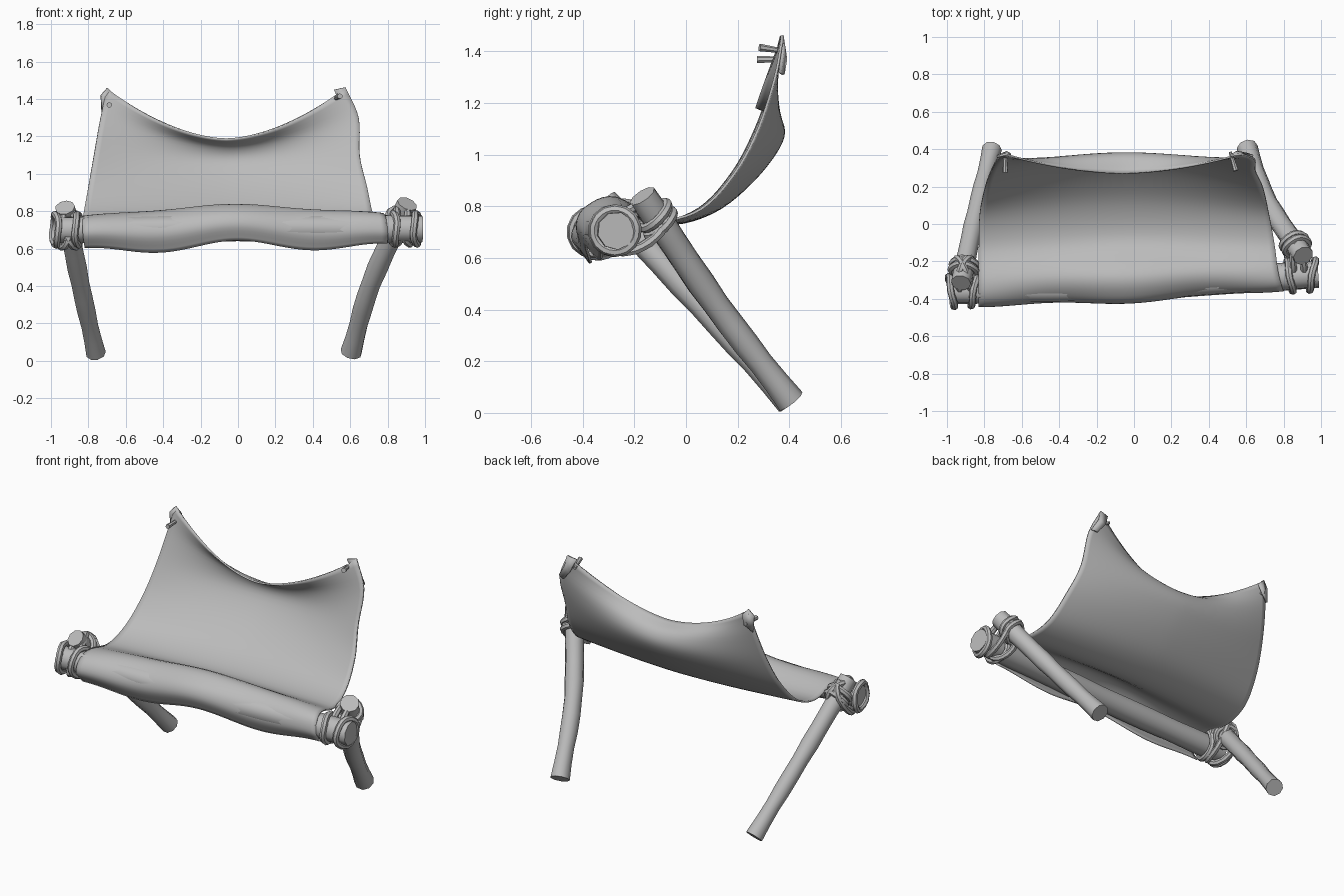
import bpy, bmesh, math
from mathutils import Vector

cube = bpy.data.objects.get("Cube")
if cube:
    bpy.data.objects.remove(cube)

grey = bpy.data.materials.new("plain grey")
grey.use_nodes = True
grey.diffuse_color = (0.5, 0.5, 0.5, 1)
grey.node_tree.nodes["Principled BSDF"].inputs["Base Color"].default_value = (0.5, 0.5, 0.5, 1)


def finish(name, bm, angle=50):
    bmesh.ops.recalc_face_normals(bm, faces=bm.faces)
    mesh = bpy.data.meshes.new(name)
    bm.to_mesh(mesh)
    bm.free()
    mesh.materials.append(grey)
    ob = bpy.data.objects.new(name, mesh)
    bpy.context.collection.objects.link(ob)
    bpy.ops.object.select_all(action="DESELECT")
    ob.select_set(True)
    bpy.context.view_layer.objects.active = ob
    bpy.ops.object.shade_smooth_by_angle(angle=math.radians(angle))
    return ob


def spline(pts, t):
    """Smooth curve through the points, t from 0 to 1."""
    n = len(pts) - 1
    i = min(int(t * n), n - 1)
    f = t * n - i
    b, c = Vector(pts[i]), Vector(pts[i + 1])
    a = Vector(pts[i - 1]) if i > 0 else 2 * b - c
    d = Vector(pts[i + 2]) if i + 2 <= n else 2 * c - b
    return b + (c - a) * f / 2 + (2 * a - 5 * b + 4 * c - d) * f**2 / 2 + (3 * b - a - 3 * c + d) * f**3 / 2


def tube(name, path, radii, sides=9, closed=False):
    bm = bmesh.new()
    rings, n = [], len(path)
    plane = (path[n // 4] - path[0]).cross(path[n // 2] - path[0]) if closed else Vector((0.3, 0.5, 1))
    for i, p in enumerate(path):
        if closed:
            tan = path[(i + 1) % n] - path[i - 1]
        else:
            tan = path[min(i + 1, n - 1)] - path[max(i - 1, 0)]
        u = tan.cross(plane).normalized()
        v = tan.cross(u).normalized()
        r = radii[i % len(radii)]
        rings.append([bm.verts.new(p + r * (math.cos(a) * u + math.sin(a) * v))
                      for a in (math.tau * k / sides for k in range(sides))])
    for i in range(n if closed else n - 1):
        a, b = rings[i], rings[(i + 1) % n]
        for k in range(sides):
            j = (k + 1) % sides
            bm.faces.new((a[k], a[j], b[j], b[k]))
    if not closed:
        bm.faces.new(rings[0])
        bm.faces.new(rings[-1])
    return finish(name, bm)


def pole(name, pts, r0, r1, flare):
    n = 11
    path = [spline(pts, i / (n - 1)) for i in range(n)]
    radii = [r0 + (r1 - r0) * i / (n - 1) + 0.002 * math.sin(2.3 * i) for i in range(n)]
    radii[0] += flare
    return tube(name, path, radii)


# Poles: two slanted legs and the cross beam
legs = {"right": [(-0.76, 0.4, 0.04), (-0.845, 0.055, 0.42), (-0.925, -0.315, 0.82)],
        "left": [(0.605, 0.405, 0.045), (0.715, 0.115, 0.42), (0.905, -0.17, 0.84)]}
pole("right_leg", legs["right"], 0.046, 0.055, 0.008)
pole("left_leg", legs["left"], 0.05, 0.058, 0.008)
beam = [(-0.97, -0.36, 0.7), (0, -0.335, 0.71), (0.985, -0.27, 0.705)]
pole("beam", beam, 0.07, 0.075, 0)

# Rope lashings where the legs meet the beam
beam_dir = (Vector(beam[2]) - Vector(beam[0])).normalized()


def loop(name, centre, a, b):
    path = [centre + math.cos(t) * a + math.sin(t) * b + 0.004 * math.sin(3 * t) * beam_dir
            for t in (math.tau * k / 28 for k in range(28))]
    tube(name, path, [0.018, 0.02], 7, True)


for side, x in (("right", -0.915), ("left", 0.895)):
    pts = legs[side]
    leg_dir = (Vector(pts[2]) - Vector(pts[1])).normalized()
    on_leg = spline(pts, 0.875)
    on_beam = spline(beam, (x + 0.97) / 1.955)
    across = beam_dir.cross(leg_dir).normalized()
    if across.dot(on_leg - on_beam) < 0:
        across.negate()
    middle = (on_leg + on_beam) / 2
    up = across.cross(beam_dir).normalized()
    for tilt in (-1, 1):
        flat = (up + 0.55 * tilt * beam_dir).normalized()
        loop(f"{side}_diagonal_lashing", middle + beam_dir * 0.012 * tilt, across * 0.128, flat * 0.085)
    # rings round the beam on each side and round the leg above
    front = Vector((0, 1, 0))
    for k in (-1, 1):
        loop(f"{side}_beam_ring", on_beam + beam_dir * 0.06 * k,
             front * 0.082 + beam_dir * 0.015 * k, Vector((0, 0, 0.082)))
    u = leg_dir.cross(beam_dir).normalized()
    v = leg_dir.cross(u)
    for k in (0.0, 0.04):
        loop(f"{side}_leg_ring", on_leg + leg_dir * k, u * 0.064 + leg_dir * 0.012, v * 0.064)

# Cloth: profiles along its two edges and its middle, from front hem to top
hem_r = [(-0.82, -0.39, 0.605), (-0.83, -0.44, 0.68), (-0.83, -0.40, 0.75), (-0.83, -0.30, 0.77),
         (-0.83, -0.12, 0.735), (-0.825, 0.05, 0.79), (-0.80, 0.18, 0.93), (-0.77, 0.27, 1.1),
         (-0.735, 0.34, 1.3), (-0.70, 0.375, 1.455)]
hem_l = [(0.80, -0.32, 0.63), (0.80, -0.355, 0.69), (0.79, -0.33, 0.765), (0.77, -0.25, 0.785),
         (0.75, -0.10, 0.745), (0.72, 0.06, 0.79), (0.69, 0.19, 0.93), (0.65, 0.28, 1.1),
         (0.645, 0.345, 1.3), (0.575, 0.375, 1.46)]
mid = [(0, -0.385, 0.645), (0, -0.42, 0.73), (0, -0.38, 0.80), (0, -0.27, 0.832),
       (0, -0.09, 0.735), (0, 0.10, 0.775), (0, 0.26, 0.90), (0, 0.37, 1.05),
       (0, 0.36, 1.14), (0, 0.27, 1.185)]
COLS, ROWS = 48, 45
bm = bmesh.new()
grid = []
for j in range(ROWS + 1):
    v = j / ROWS
    l, r, m = spline(hem_l, v), spline(hem_r, v), spline(mid, v)
    row = []
    for i in range(COLS + 1):
        s = i / COLS
        p = r.lerp(l, s)
        sag = (m - (l + r) / 2) * (1 - abs(2 * s - 1) ** 1.75)
        p.y += sag.y
        p.z += sag.z
        # the front flap droops and tucks in either side of the middle
        ripple = max(0, 1 - v / 0.45) * math.sin(math.tau * s) ** 2
        p.z -= 0.05 * ripple
        p.y += 0.025 * ripple
        row.append(bm.verts.new(p))
    grid.append(row)
for a, b in zip(grid, grid[1:]):
    for i in range(COLS):
        bm.faces.new((a[i], a[i + 1], b[i + 1], b[i]))
cloth = finish("cloth", bm, 70)
thick = cloth.modifiers.new("thickness", "SOLIDIFY")
thick.thickness = 0.01
thick.offset = 0

# Folded corners and the pegs that pin them
corners = {"right": [(-0.735, 0.365, 1.42), (-0.70, 0.375, 1.46), (-0.66, 0.38, 1.42),
                     (-0.68, 0.39, 1.36), (-0.73, 0.37, 1.32)],
           "left": [(0.515, 0.372, 1.45), (0.575, 0.378, 1.463), (0.59, 0.38, 1.40),
                    (0.638, 0.37, 1.32), (0.60, 0.382, 1.31), (0.55, 0.392, 1.37)]}
for name, outline in corners.items():
    bm = bmesh.new()
    bm.faces.new([bm.verts.new(p) for p in outline])
    fold = finish(name + "_corner_fold", bm)
    fold.modifiers.new("thickness", "SOLIDIFY").thickness = 0.012
for name, a, b in (("right", (-0.688, 0.275, 1.368), (-0.69, 0.385, 1.37)),
                   ("left", (0.545, 0.285, 1.415), (0.515, 0.385, 1.40))):
    tube(name + "_peg", [Vector(a), Vector(b)], [0.015, 0.009], 7)
